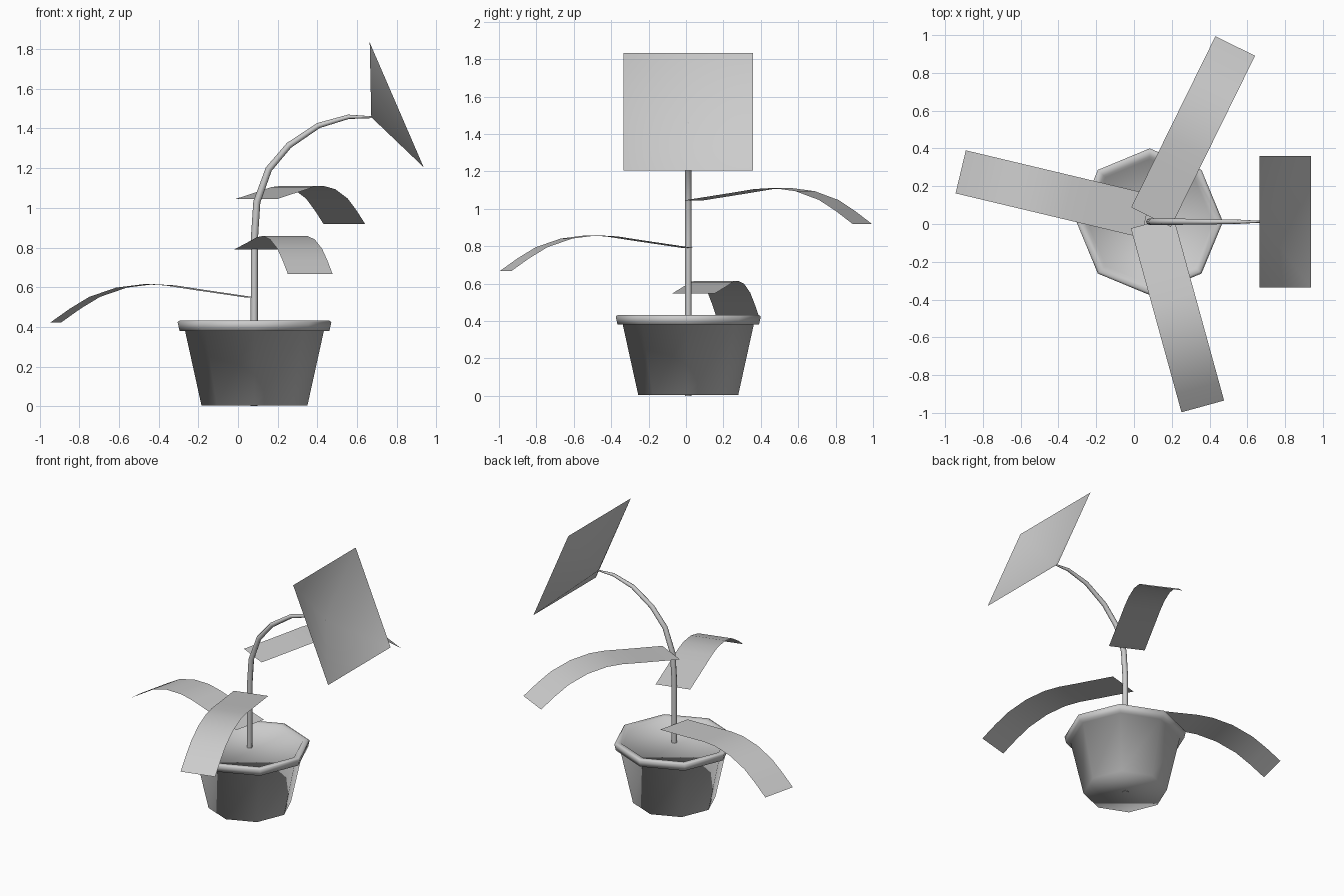
import bpy, math
from mathutils import Vector

if "Cube" in bpy.data.objects:
    bpy.data.objects.remove(bpy.data.objects["Cube"])

CX, CY = 0.083, 0.012  # plant axis


def make(name, verts, faces, angle):
    me = bpy.data.meshes.new(name)
    me.from_pydata(verts, [], faces)
    me.update()
    ob = bpy.data.objects.new(name, me)
    bpy.context.collection.objects.link(ob)
    bpy.ops.object.select_all(action='DESELECT')
    ob.select_set(True)
    bpy.context.view_layer.objects.active = ob
    bpy.ops.object.shade_smooth_by_angle(angle=math.radians(angle))
    return ob


def skin(name, rings, angle, cap_start=True, cap_end=True):
    """Join equal rings of points into a tube."""
    n = len(rings[0])
    verts = [p for r in rings for p in r]
    faces = []
    for i in range(len(rings) - 1):
        for j in range(n):
            k = (j + 1) % n
            faces.append((i*n + j, i*n + k, (i+1)*n + k, (i+1)*n + j))
    if cap_start:
        faces.append(tuple(reversed(range(n))))
    if cap_end:
        faces.append(tuple(range(len(verts) - n, len(verts))))
    return make(name, verts, faces, angle)


def lathe(name, profile, angle, n=8):
    rings = [[(CX + r*math.cos(2*math.pi*j/n), CY + r*math.sin(2*math.pi*j/n), z)
              for j in range(n)] for r, z in profile]
    return skin(name, rings, angle)


# Octagonal pot with overhanging rim, closed by the soil
lathe("pot", [(0.267, 0.003), (0.35, 0.38), (0.378, 0.38), (0.388, 0.425),
              (0.375, 0.432), (0.345, 0.428), (0.332, 0.408)], 80)

# Curved, tapering stem
path = [(0.081, 0, 0.018), (0.083, 0.85, 0.018), (0.095, 1.03, 0.018),
        (0.155, 1.195, 0.017), (0.257, 1.315, 0.016), (0.406, 1.415, 0.014),
        (0.557, 1.459, 0.011), (0.673, 1.457, 0.005)]
pts = [Vector((x, CY, z)) for x, z, r in path]
rings = []
for i, p in enumerate(pts):
    t = (pts[min(i + 1, len(pts) - 1)] - pts[max(i - 1, 0)]).normalized()
    if i == 0:
        t = Vector((0, 0, 1))
    side = Vector((0, 1, 0))
    across = side.cross(t)
    r = path[i][2]
    rings.append([p + across*r*math.cos(a) + side*r*math.sin(a)
                  for a in [2*math.pi*j/8 for j in range(8)]])
skin("stem", rings, 60)

# Three drooping strip leaves: base position, heading
leaf_profile = [(0, 0), (0.28, 0.04), (0.42, 0.061), (0.53, 0.067), (0.67, 0.05),
                (0.81, 0.003), (0.91, -0.056), (1.01, -0.125)]
leaves = [("lower_leaf", 0.065, 0.042, 0.548, 166.6),
          ("middle_leaf", 0.096, 0.008, 0.791, -74.6),
          ("upper_leaf", 0.09, 0.036, 1.044, 63.8)]
for name, x, y, z, deg in leaves:
    a = math.radians(deg)
    d, w = Vector((math.cos(a), math.sin(a), 0)), Vector((-math.sin(a), math.cos(a), 0))
    verts = [Vector((x, y, z + h)) + d*t + w*s*0.117
             for t, h in leaf_profile for s in (-1, 1)]
    faces = [(2*i, 2*i + 2, 2*i + 3, 2*i + 1) for i in range(len(leaf_profile) - 1)]
    make(name, verts, faces, 60)

# Shallow square flower funnel facing sideways and up
y0, y1 = CY - 0.347, CY + 0.347
make("flower", [(0.672, CY, 1.457), (0.664, y0, 1.834), (0.664, y1, 1.834),
                (0.936, y1, 1.205), (0.936, y0, 1.205)],
     [(0, 2, 1), (0, 3, 2), (0, 4, 3), (0, 1, 4)], 60)
